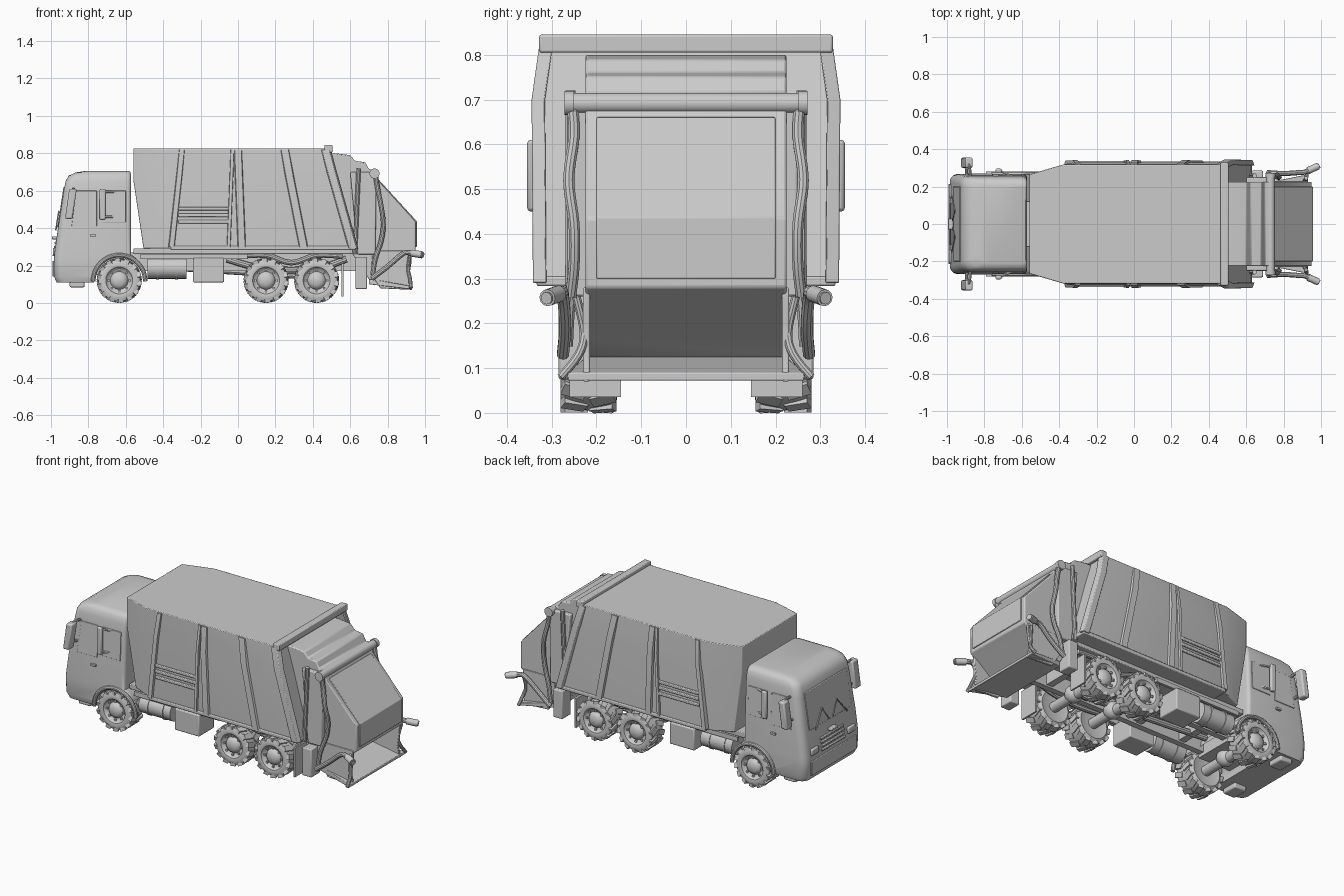
import bpy, bmesh, math
from mathutils import Vector, Matrix

if "Cube" in bpy.data.objects:
    bpy.data.objects.remove(bpy.data.objects["Cube"])

def finish(name, bm, sym=False, bevel=0.0, angle=35, segs=2):
    bmesh.ops.recalc_face_normals(bm, faces=bm.faces)
    me = bpy.data.meshes.new(name)
    bm.to_mesh(me)
    bm.free()
    ob = bpy.data.objects.new(name, me)
    bpy.context.collection.objects.link(ob)
    bpy.ops.object.select_all(action='DESELECT')
    ob.select_set(True)
    bpy.context.view_layer.objects.active = ob
    bpy.ops.object.shade_smooth_by_angle(angle=math.radians(angle))
    if bevel:
        m = ob.modifiers.new("Bevel", 'BEVEL')
        m.width, m.segments, m.limit_method = bevel, segs, 'ANGLE'
    if sym:
        m = ob.modifiers.new("Mirror", 'MIRROR')
        m.use_axis = (False, True, False)
        m.use_mirror_merge = False
    return ob

def skin(bm, rings):
    vs = [[bm.verts.new(p) for p in r] for r in rings]
    n = len(vs[0])
    for a, b in zip(vs, vs[1:]):
        for i in range(n):
            bm.faces.new((a[i], a[(i + 1) % n], b[(i + 1) % n], b[i]))
    bm.faces.new(vs[0])
    bm.faces.new(vs[-1])

def loft(name, rings, **kw):
    bm = bmesh.new()
    skin(bm, rings)
    return finish(name, bm, **kw)

def prism(name, pts, y0, y1, **kw):
    return loft(name, [[(x, y, z) for x, z in pts] for y in (y0, y1)], **kw)

def box(name, x, y, z, **kw):
    return prism(name, [(x[0], z[0]), (x[1], z[0]), (x[1], z[1]), (x[0], z[1])], *y, **kw)

def tube(name, pts, r, sym=True, smooth=True, n=10):
    path = [Vector(p) for p in pts]
    if smooth:  # Catmull-Rom resampling
        q = [path[0]] + path + [path[-1]]
        path = []
        for i in range(1, len(q) - 2):
            a, b, c, d = q[i - 1:i + 3]
            for t in (0, .25, .5, .75):
                path.append(.5 * (2*b + (c-a)*t + (2*a-5*b+4*c-d)*t*t + (3*b-a-3*c+d)*t**3))
        path.append(q[-1])
    rings = []
    for i, p in enumerate(path):
        t = (path[min(i + 1, len(path) - 1)] - path[max(i - 1, 0)]).normalized()
        u = t.cross(Vector((0, 1, 0)) if abs(t.y) < .9 else Vector((1, 0, 0))).normalized()
        v = t.cross(u)
        rings.append([p + r * (u * math.cos(k * math.tau / n) + v * math.sin(k * math.tau / n)) for k in range(n)])
    return loft(name, rings, sym=sym)

def strip(name, stations, w, depth=.03, **kw):
    # slanted side rib through (x, outer y, z)
    rings = [[(x - w/2, y - depth, z), (x - w*.32, y, z), (x + w*.32, y, z), (x + w/2, y - depth, z)] for x, y, z in stations]
    return loft(name, rings, sym=True, **kw)

# Cab: stacked rounded plan sections (z, front x, back x, half width, corner radius)
def plan(z, xf, xb, hw, r):
    arc = [i * math.pi / 10 for i in range(6)]
    half = [(xf + r - r * math.cos(a), hw - r + r * math.sin(a)) for a in arc]
    half += [(xb - .02 + .02 * math.sin(a), hw - .02 + .02 * math.cos(a)) for a in arc]
    return [(x, y, z) for x, y in half] + [(x, -y, z) for x, y in reversed(half)]

cab = loft("cab", [plan(*s) for s in (
    (.11, -.97, -.515, .255, .045), (.14, -.983, -.515, .265, .045), (.23, -.985, -.535, .268, .045),
    (.26, -.982, -.572, .268, .045), (.37, -.967, -.572, .267, .045), (.60, -.932, -.572, .257, .045),
    (.65, -.922, -.572, .252, .045), (.68, -.905, -.572, .245, .05), (.697, -.87, -.574, .233, .05),
    (.705, -.82, -.58, .21, .05))], angle=40)
bm = bmesh.new()
bmesh.ops.create_cone(bm, cap_ends=True, segments=32, radius1=.135, radius2=.135, depth=.8,
                      matrix=Matrix.Translation((-.635, 0, .115)) @ Matrix.Rotation(math.pi/2, 4, 'X'))
cutter = finish("arch_cutter", bm)
cutter.hide_render = True
cutter.hide_viewport = True
m = cab.modifiers.new("Wheel arch", 'BOOLEAN')
m.operation, m.object = 'DIFFERENCE', cutter

# Front fender lip
tube("fender_lip", [(-.635 + .14 * math.cos(a), .268, .115 + .14 * math.sin(a))
     for a in [math.pi * i / 8 for i in range(9)]], .012)
box("cab_underside", (-.9, -.55), (-.12, .12), (.15, .27))
box("bumper_step", (-.9, -.82), (.14, .24), (.083, .12), sym=True, bevel=.008)

# Cab glazing, grille, wipers and seams
def face_panel(name, z0, z1, hw, t):
    fx = lambda z: -.967 + (max(z, .25) - .37) * .152
    prism(name, [(fx(z0) - t, z0), (fx(z1) - t, z1), (fx(z1) + .02, z1), (fx(z0) + .02, z0)], -hw, hw, bevel=.003)
face_panel("windscreen", .40, .62, .20, .004)
for i in range(4):
    face_panel("grille_slat", .25 + i * .022, .262 + i * .022, .11, .006)
face_panel("bumper", .14, .225, .215, .006)
tube("wiper", [(-.974, .15, .39), (-.958, .07, .49), (-.97, .02, .41)], .004, smooth=False, n=6)
box("headlight", (-.99, -.95), (.14, .21), (.255, .295), sym=True, bevel=.008)
box("front_bar", (-.995, -.96), (-.03, .03), (.34, .355), bevel=.004)
def side_panel(name, pts):
    y = lambda z: .268 - max(0, z - .37) * .045
    loft(name, [[(x, y(z) + d, z) for x, z in pts] for d in (-.01, .003)], sym=True, bevel=.002)
side_panel("door_window", [(-.89, .41), (-.755, .41), (-.755, .60), (-.865, .60)])
side_panel("rear_quarter_window", [(-.725, .43), (-.60, .43), (-.60, .60), (-.725, .60)])
box("door_handle", (-.79, -.76), (.26, .28), (.355, .367), sym=True)

# Mirrors on arms, and grab rails behind the doors
loft("wing_mirror", [[(-.925, y, .45), (-.885, y, .45), (-.862, y, .61), (-.902, y, .61)] for y in (.30, .355)],
     sym=True, bevel=.008)
for z in (.47, .60):
    x = -.905 + (z - .45) * .14
    tube("mirror_arm", [(x + .01, .24, z), (x + .005, .30, z + .01), (x, .325, z)], .008, n=8)
box("grab_rail", (-.74, -.708), (.275, .296), (.445, .61), sym=True, bevel=.007)
for z in (.46, .595):
    tube("grab_rail_mount", [(-.72, .285, z), (-.63, .245, z)], .007, smooth=False, n=6)

# Refuse container: chamfered nose, slanted back
def ring(z, xf, xc, xb, hf, hw):
    h = [(xf, hf), (xc, hw), (xb, hw)]
    return [(x, y, z) for x, y in h] + [(x, -y, z) for x, y in reversed(h)]
loft("container", [ring(.29, -.505, -.35, .63, .255, .326), ring(.66, -.56, -.32, .53, .265, .329),
                   ring(.825, -.56, -.38, .48, .265, .318)], bevel=.004)
side = lambda x0, x1: [(x0, .338, .30), (x0 + (x1 - x0) * .75, .341, .68), (x1, .325, .82)]
strip("nose_rib", side(-.355, -.30), .04)
strip("window_rib", side(-.05, -.03), .025)
strip("middle_rib", side(.02, .0), .055)
strip("slanted_rib", side(.35, .25), .06)
strip("rear_frame", [(.615, .342, .29), (.50, .345, .70), (.468, .328, .82)], .06, bevel=.003)
box("rear_top_beam", (.462, .505), (-.328, .328), (.805, .845), bevel=.005)
for z in (.495, .46, .425):
    box("side_slat", (-.32, -.05), (.30, .338), (z, z + .018), sym=True, bevel=.004)
box("container_sill", (-.36, .63), (.20, .334), (.283, .305), sym=True, bevel=.005)

# Chassis and running gear
box("subframe", (-.56, .69), (-.24, .24), (.262, .292), bevel=.004)
box("chassis_rail", (-.82, .66), (.08, .115), (.17, .265), sym=True)
for x in (-.4, -.1, .05, .285, .52):
    box("cross_member", (x - .02, x + .02), (-.1, .1), (.18, .25))
tube("fuel_tank", [(-.485, .2, .187), (-.275, .2, .187)], .058, smooth=False, n=20)
for x in (-.43, -.33):
    tube("tank_strap", [(x - .008, .2, .187), (x + .008, .2, .187)], .062, smooth=False, n=20)
box("side_locker", (-.24, -.075), (.12, .265), (.11, .24), sym=True, bevel=.006)
box("side_guard", (-.52, .05), (.235, .25), (.235, .262), sym=True)
tube("leaf_spring", [(-.06, .14, .235), (.10, .14, .19), (.285, .14, .175), (.45, .14, .19), (.58, .14, .235)], .018)
tube("rear_guard", [(0, .2, .25), (.15, .2, .255), (.285, .2, .215), (.42, .2, .255), (.56, .2, .25)], .015)

# Wheels: lathed tyre and hub with chunky tread lugs
prof = [(-.055, 0), (-.055, .055), (-.064, .09), (-.052, .111), (0, .115), (.052, .111), (.062, .09), (.058, .072),
        (.044, .064), (.038, .048), (.05, .042), (.06, .025), (.062, .0)]
for label, wx in (("front", -.635), ("middle", .15), ("rear", .42)):
    bm = bmesh.new()
    c = Vector((wx, .218, .12))
    skin(bm, [[c + Vector((max(r, .0005) * math.cos(k * math.tau / 32), y, max(r, .0005) * math.sin(k * math.tau / 32)))
               for k in range(32)] for y, r in prof])
    for k in range(28):
        s = 1 if k % 2 else -1
        mat = (Matrix.Translation(c) @ Matrix.Rotation(k * math.tau / 28, 4, 'Y')
               @ Matrix.Translation((.109, .032 * s, 0)) @ Matrix.Rotation(.35 * s, 4, 'X')
               @ Matrix.Diagonal((.02, .054, .03, 1)))
        bmesh.ops.create_cube(bm, size=1, matrix=mat)
    for k in range(8):
        a = k * math.tau / 8
        mat = Matrix.Translation(c + Vector((.056 * math.cos(a), .044, .056 * math.sin(a))))
        bmesh.ops.create_cube(bm, size=.011, matrix=mat)
    finish(label + "_wheel", bm, sym=True, angle=40)
    tube(label + "_axle", [(wx, -.18, .12), (wx, .18, .12)], .03, sym=False, smooth=False, n=14)
    bm = bmesh.new()
    bmesh.ops.create_uvsphere(bm, u_segments=16, v_segments=10, radius=.05, matrix=Matrix.Translation((wx, 0, .13)))
    finish(label + "_differential", bm, angle=60)
tube("drive_shaft", [(-.5, 0, .2), (.42, 0, .14)], .018, sym=False, smooth=False)
box("mudflap", (.553, .563), (.145, .26), (.035, .21), sym=True)

# Tailgate with the hopper belly sloping down to a short tray
prism("tailgate", [(.45, .80), (.52, .80), (.60, .79), (.625, .76), (.68, .752), (.70, .715), (.735, .71), (.75, .655),
                   (.95, .435), (.95, .28), (.90, .245), (.80, .165), (.74, .125), (.70, .125), (.64, .22), (.60, .28),
                   (.45, .29)], -.225, .225, bevel=.006)
prism("tailgate_hatch", [(.75, .662), (.956, .437), (.956, .30), (.93, .30), (.73, .60)], -.2, .2, bevel=.003)
prism("tailgate_post", [(.60, .70), (.74, .70), (.735, .26), (.64, .26)], .20, .25, sym=True, bevel=.006)
tube("guide_rail", [(.625, .258, .27), (.645, .258, .72)], .012, smooth=False)
box("rear_lamp_box", (.628, .69), (.20, .285), (.075, .245), sym=True, bevel=.006)
tube("lift_shaft", [(.73, -.26, .692), (.73, .26, .692)], .023, sym=False, smooth=False, n=16)
tube("lift_shaft_end", [(.73, .25, .692), (.73, .272, .692)], .027, smooth=False, n=16)
tube("hydraulic_pipe", [(.735, .255, .69), (.745, .25, .62), (.765, .262, .52), (.777, .25, .42),
                        (.765, .25, .33), (.735, .26, .24), (.72, .265, .15)], .013)
tube("lifting_arm", [(.715, .275, .13), (.80, .27, .195), (.88, .275, .262), (.92, .28, .268), (.99, .312, .256)], .014)
tube("arm_tip", [(.93, .285, .266), (.985, .31, .257)], .019, smooth=False, n=12)
tube("hopper_edge_rod", [(.92, .245, .26), (.91, .228, .18), (.92, .24, .13), (.925, .28, .08)], .010)
prism("hopper_cheek", [(.71, .16), (.76, .078), (.93, .07), (.915, .14), (.928, .22), (.93, .28), (.72, .28)],
      .215, .23, sym=True, bevel=.003)
loft("hopper_tray", [[(.70, -.22, z0), (.70, .22, z0), (.93, .265, z1), (.93, -.265, z1)]
                     for z0, z1 in ((.10, .072), (.13, .09))], bevel=.003)
